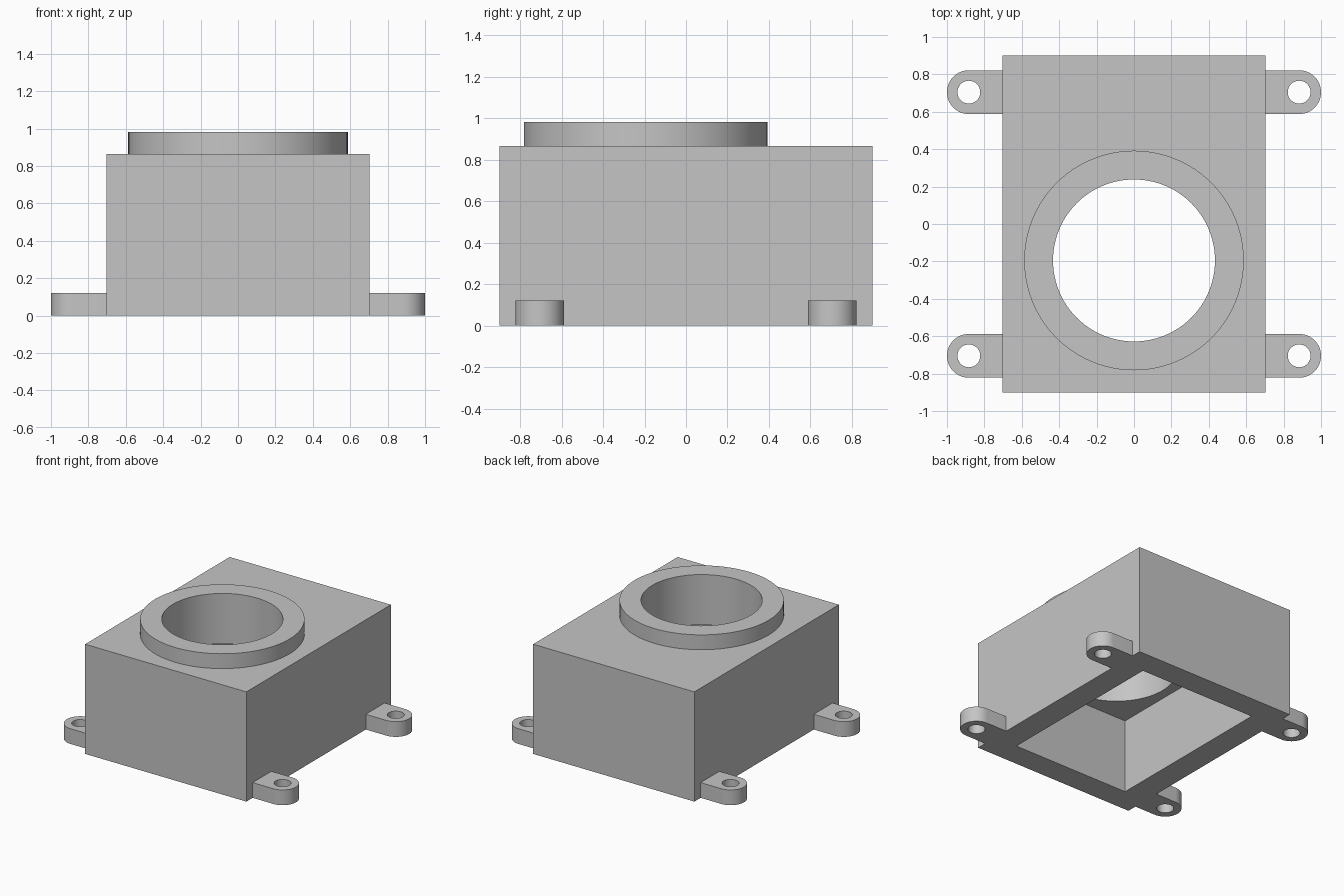
import bpy
import bmesh
import math
from mathutils import Matrix, Vector

if "Cube" in bpy.data.objects:
    bpy.data.objects.remove(bpy.data.objects["Cube"])

# Main sizes
HALF_X, HALF_Y, BODY_TOP = 0.703, 0.9, 0.865
WALL, CEILING = 0.195, 0.585
COLLAR_Y, COLLAR_R, BORE_R, COLLAR_TOP = -0.195, 0.587, 0.433, 0.982
TAB_X, TAB_Y, TAB_R, TAB_HOLE, TAB_TOP = 0.883, 0.705, 0.117, 0.061, 0.12

grey = bpy.data.materials.new("plain grey")
grey.use_nodes = True
colour = (0.56, 0.56, 0.56, 1)
grey.diffuse_color = colour
grey.node_tree.nodes["Principled BSDF"].inputs["Base Color"].default_value = colour


def make(name, bm):
    bmesh.ops.recalc_face_normals(bm, faces=bm.faces)
    mesh = bpy.data.meshes.new(name)
    bm.to_mesh(mesh)
    bm.free()
    mesh.materials.append(grey)
    obj = bpy.data.objects.new(name, mesh)
    bpy.context.collection.objects.link(obj)
    return obj


def box(name, half_x, half_y, z0, z1):
    bm = bmesh.new()
    scale = Matrix.Diagonal((2 * half_x, 2 * half_y, z1 - z0, 1))
    place = Matrix.Translation((0, 0, (z0 + z1) / 2))
    bmesh.ops.create_cube(bm, size=1, matrix=place @ scale)
    return make(name, bm)


def cylinder(name, x, y, radius, z0, z1, segments):
    bm = bmesh.new()
    bmesh.ops.create_cone(bm, cap_ends=True, segments=segments, radius1=radius,
                          radius2=radius, depth=z1 - z0,
                          matrix=Matrix.Translation((x, y, (z0 + z1) / 2)))
    return make(name, bm)


def combine(obj, other, operation):
    """Apply one boolean and discard the helper."""
    mod = obj.modifiers.new("combine", "BOOLEAN")
    mod.operation, mod.object, mod.solver = operation, other, "EXACT"
    bpy.context.view_layer.objects.active = obj
    bpy.ops.object.modifier_apply(modifier=mod.name)
    bpy.data.objects.remove(other)


def smooth(obj):
    bpy.ops.object.select_all(action="DESELECT")
    obj.select_set(True)
    bpy.context.view_layer.objects.active = obj
    bpy.ops.object.shade_smooth_by_angle(angle=math.radians(30))


# Housing: block with a raised collar, hollow underside and through bore
housing = box("housing", HALF_X, HALF_Y, 0, BODY_TOP)
combine(housing, cylinder("collar", 0, COLLAR_Y, COLLAR_R, 0.7, COLLAR_TOP, 96), "UNION")
combine(housing, box("cavity", HALF_X - WALL, HALF_Y - WALL, -0.1, CEILING), "DIFFERENCE")
combine(housing, cylinder("bore", 0, COLLAR_Y, BORE_R, 0.4, 1.2, 96), "DIFFERENCE")
smooth(housing)


# Mounting tabs: round-ended plates butted against the side walls
def mounting_tab(name, sx, sy):
    bm = bmesh.new()
    outline = [(HALF_X, -TAB_R)]
    for i in range(33):
        a = math.pi * (i / 32 - 0.5)
        outline.append((TAB_X + TAB_R * math.cos(a), TAB_R * math.sin(a)))
    outline.append((HALF_X, TAB_R))
    face = bm.faces.new([bm.verts.new((sx * x, sy * TAB_Y + y, 0)) for x, y in outline])
    top = bmesh.ops.extrude_face_region(bm, geom=[face])["geom"]
    bmesh.ops.translate(bm, vec=Vector((0, 0, TAB_TOP)),
                        verts=[v for v in top if isinstance(v, bmesh.types.BMVert)])
    tab = make(name, bm)
    hole = cylinder("screw_hole", sx * TAB_X, sy * TAB_Y, TAB_HOLE, -0.1, 0.3, 48)
    combine(tab, hole, "DIFFERENCE")
    smooth(tab)


for end, sy in (("front", -1), ("back", 1)):
    for side, sx in (("left", 1), ("right", -1)):
        mounting_tab(f"{end}_{side}_mounting_tab", sx, sy)
